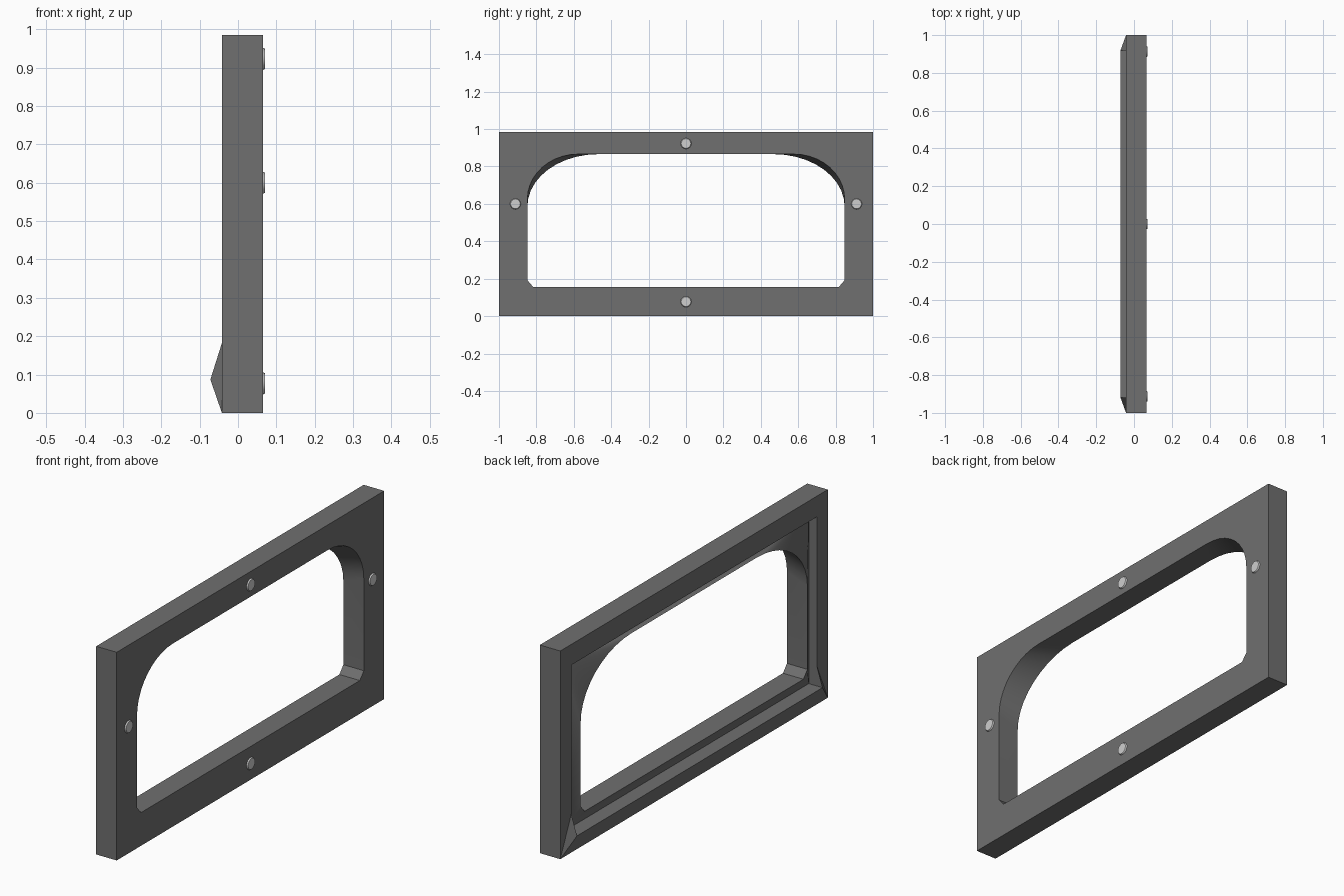
import bpy, bmesh, math
from mathutils import Matrix, Vector

old = bpy.data.objects.get("Cube")
if old:
    bpy.data.objects.remove(old)


def material(name, value):
    mat = bpy.data.materials.new(name)
    mat.use_nodes = True
    color = (value, value, value, 1)
    mat.diffuse_color = color
    mat.node_tree.nodes["Principled BSDF"].inputs["Base Color"].default_value = color
    return mat


def finish(bm, name, mat):
    mesh = bpy.data.meshes.new(name)
    bmesh.ops.recalc_face_normals(bm, faces=bm.faces)
    bm.to_mesh(mesh)
    bm.free()
    mesh.materials.append(mat)
    obj = bpy.data.objects.new(name, mesh)
    bpy.context.collection.objects.link(obj)
    bpy.ops.object.select_all(action="DESELECT")
    obj.select_set(True)
    bpy.context.view_layer.objects.active = obj
    bpy.ops.object.shade_smooth_by_angle(angle=math.radians(25))
    return obj


dark_grey = material("dark grey", 0.16)
light_grey = material("light grey", 0.62)

FRONT, BACK, DEEP, RIDGE = 0.065, -0.042, 0.0, -0.072
HEIGHT, WIDTH = 0.985, 0.848
SILL, HEAD = 0.157, 0.866
STEPS = 10
bm = bmesh.new()


def rect(x, half, low, high):
    """Corners in order: lower right, upper right, upper left, lower left."""
    pts = [(half, low), (half, high), (-half, high), (-half, low)]
    return [bm.verts.new((x, y, z)) for y, z in pts]


def opening(x, a, b):
    """Opening outline as four corner groups: chamfers below, arcs above."""
    arc = [(WIDTH - a + a * math.cos(t), HEAD - b + b * math.sin(t))
           for t in (math.pi / 2 * i / STEPS for i in range(STEPS + 1))]
    cut = [(WIDTH - 0.03, SILL), (WIDTH, SILL + 0.035)]
    mirror = lambda pts: [(-y, z) for y, z in reversed(pts)]
    return [[bm.verts.new((x, y, z)) for y, z in group]
            for group in (cut, arc, mirror(arc), mirror(cut))]


def fan(corners, groups):
    """Join a rectangle to an opening outline, one corner at a time."""
    for i in range(4):
        group, j = groups[i], (i + 1) % 4
        for p, q in zip(group, group[1:]):
            bm.faces.new((corners[i], p, q))
        bm.faces.new((corners[i], group[-1], groups[j][0], corners[j]))


# Frame: outer box, front face and tapered opening wall
front = rect(FRONT, 1, 0, HEIGHT)
back = rect(BACK, 1, 0, HEIGHT)
front_hole = opening(FRONT, 0.27, 0.24)
back_hole = opening(BACK, 0.38, 0.28)
fan(front, front_hole)
for i in range(4):
    j = (i + 1) % 4
    bm.faces.new((front[i], front[j], back[j], back[i]))
loop_a, loop_b = sum(front_hole, []), sum(back_hole, [])
for i in range(len(loop_a)):
    j = (i + 1) % len(loop_a)
    bm.faces.new((loop_a[i], loop_a[j], loop_b[j], loop_b[i]))

# Back groove: its inner side slopes up to the opening
groove = rect(DEEP, 0.918, 0.087, 0.887)
fan(groove, back_hole)

# Back rim with a raised ridge along the bottom
rim = rect(BACK, 0.918, 0.182, 0.887)
peak = [bm.verts.new((RIDGE, s * 0.918, 0.087)) for s in (1, -1)]
for low, high, tip in ((0, 1, peak[0]), (3, 2, peak[1])):
    bm.faces.new((back[low], back[high], rim[high], rim[low]))
    bm.faces.new((back[low], rim[low], tip))
    bm.faces.new((tip, rim[low], rim[high], groove[high], groove[low]))
bm.faces.new((back[1], back[2], rim[2], rim[1]))
bm.faces.new((rim[1], rim[2], groove[2], groove[1]))
bm.faces.new((back[0], back[3], peak[1], peak[0]))
bm.faces.new((peak[0], peak[1], groove[3], groove[0]))
finish(bm, "window_frame", dark_grey)

# Bolt heads at the middle of each side
bolts = {"top": (0, 0.923), "bottom": (0, 0.077),
         "left": (0.912, 0.6), "right": (-0.912, 0.6)}
for side, (y, z) in bolts.items():
    bm = bmesh.new()
    place = Matrix.Translation(Vector((FRONT + 0.001, y, z))) @ Matrix.Rotation(math.pi / 2, 4, "Y")
    bmesh.ops.create_cone(bm, cap_ends=True, segments=16, radius1=0.031,
                          radius2=0.026, depth=0.01, matrix=place)
    finish(bm, side + "_bolt", light_grey)
